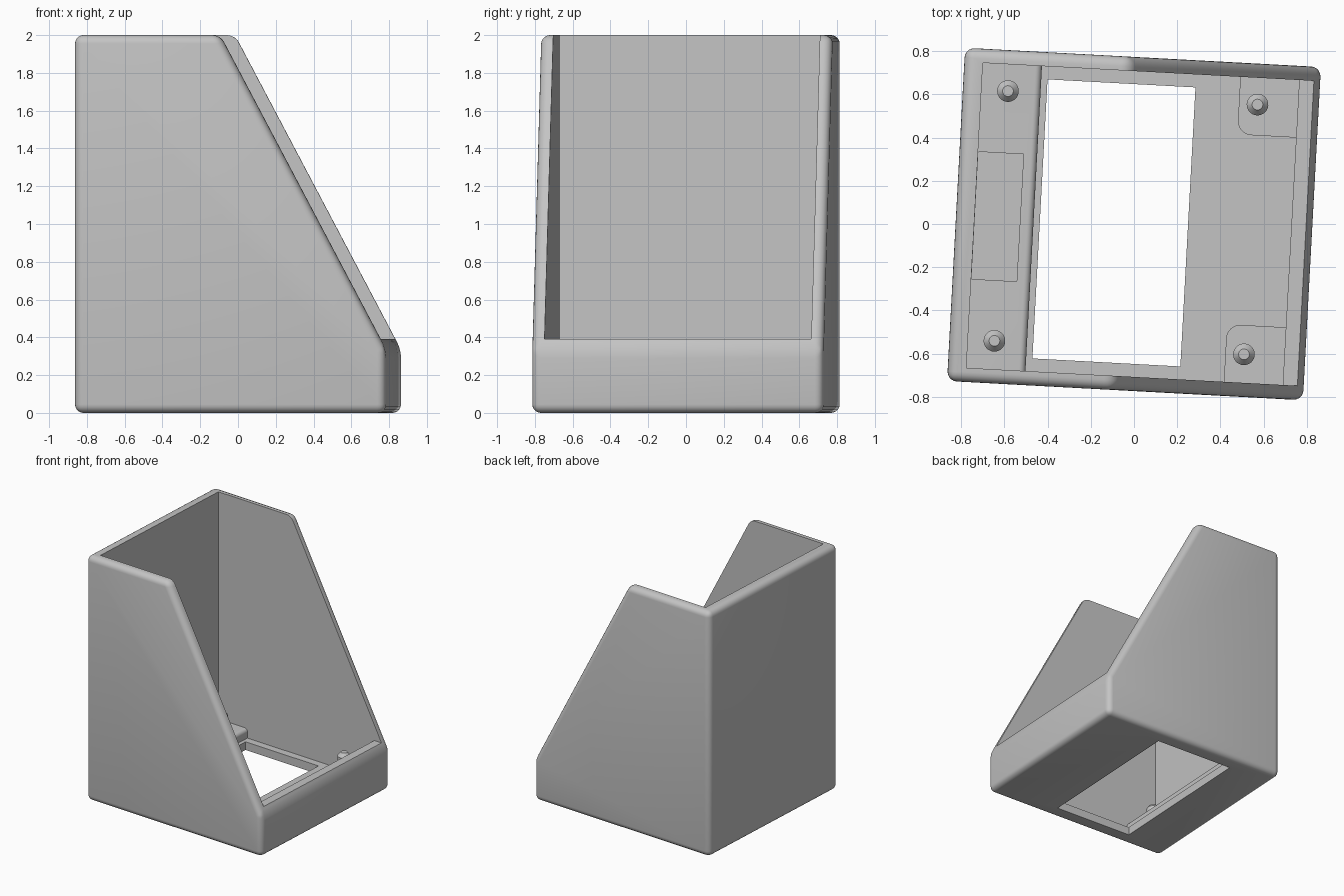
import bpy, bmesh, math
from mathutils import Vector

if "Cube" in bpy.data.objects:
    bpy.data.objects.remove(bpy.data.objects["Cube"])

TURN = math.radians(-3.1)   # the whole holder stands slightly turned

grey = bpy.data.materials.new("plain_grey")
grey.use_nodes = True
grey.diffuse_color = (0.55, 0.55, 0.55, 1)
grey.node_tree.nodes["Principled BSDF"].inputs["Base Color"].default_value = (0.55, 0.55, 0.55, 1)


def prism(name, profile, axis, lo, hi):
    """Extrude a closed 2D profile: axis 'y' takes (x, z), axis 'z' takes (x, y)."""
    bm = bmesh.new()
    place = (lambda p: (p[0], lo, p[1])) if axis == "y" else (lambda p: (p[0], p[1], lo))
    step = Vector((0, hi - lo, 0)) if axis == "y" else Vector((0, 0, hi - lo))
    face = bm.faces.new([bm.verts.new(place(p)) for p in profile])
    out = bmesh.ops.extrude_face_region(bm, geom=[face])["geom"]
    bmesh.ops.translate(bm, vec=step, verts=[v for v in out if isinstance(v, bmesh.types.BMVert)])
    bmesh.ops.recalc_face_normals(bm, faces=bm.faces)
    return finish(name, bm)


def finish(name, bm):
    mesh = bpy.data.meshes.new(name)
    bm.to_mesh(mesh)
    bm.free()
    mesh.materials.append(grey)
    obj = bpy.data.objects.new(name, mesh)
    bpy.context.collection.objects.link(obj)
    return obj


def rect(x0, x1, y0, y1):
    return [(x0, y0), (x1, y0), (x1, y1), (x0, y1)]


def arc(cx, cy, r, start, end, n=8):
    return [(cx + r * math.cos(math.radians(start + (end - start) * i / n)),
             cy + r * math.sin(math.radians(start + (end - start) * i / n))) for i in range(n + 1)]


def apply(obj, kind, **settings):
    mod = obj.modifiers.new(kind.title(), kind)
    for key, value in settings.items():
        setattr(mod, key, value)
    bpy.context.view_layer.objects.active = obj
    bpy.ops.object.modifier_apply(modifier=mod.name)


def cut(obj, cutter):
    apply(obj, "BOOLEAN", operation="DIFFERENCE", solver="EXACT", object=cutter)
    bpy.data.objects.remove(cutter)


# Outer body: sloped side profile with every outer edge rounded
body = prism("body_shell", [(-0.825, 0), (0.825, 0), (0.825, 0.335), (-0.055, 2), (-0.825, 2)],
             "y", -0.7725, 0.7725)
apply(body, "BEVEL", width=0.045, segments=5, limit_method="ANGLE", angle_limit=math.radians(20))

# Cavity, open above the low lip, and the floor opening
cut(body, prism("cavity_cutter", [(-0.739, 0.067), (0.728, 0.067), (0.728, 0.39), (1.2, 0.39),
                                  (1.2, 2.5), (-0.739, 2.5)], "y", -0.707, 0.707))
cut(body, prism("floor_cutter", rect(-0.436, 0.25, -0.647, 0.647), "z", -0.2, 0.2))

# Raised shelf along the tall wall, with a rounded edge and a shallow pocket
shelf = prism("raised_shelf", [(-0.75, 0.05), (-0.465, 0.05)] + arc(-0.495, 0.115, 0.03, 0, 90)
              + [(-0.75, 0.145)], "y", -0.715, 0.715)
cut(shelf, prism("pocket_cutter", rect(-0.738, -0.528, -0.295, 0.295), "z", 0.1, 0.3))
parts = [body, shelf]

# Corner pads beside the lip, each with one rounded corner
for side, word in ((1, "back"), (-1, "front")):
    outline = [(0.74, 0.715), (0.455, 0.715)] + arc(0.52, 0.505, 0.065, 180, 270) + [(0.74, 0.44)]
    parts.append(prism(word + "_corner_pad", [(x, side * y) for x, y in outline], "z", 0.05, 0.145))

# Four locating pegs with chamfered tips
for x in (-0.616, 0.541):
    for y in (-0.575, 0.583):
        bm = bmesh.new()
        for r1, r2, z0, z1 in ((0.05, 0.05, 0.06, 0.26), (0.05, 0.025, 0.26, 0.29)):
            made = bmesh.ops.create_cone(bm, cap_ends=True, segments=32, radius1=r1, radius2=r2, depth=z1 - z0)
            bmesh.ops.translate(bm, vec=(x, y, (z0 + z1) / 2), verts=made["verts"])
        word = ("back" if y > 0 else "front") + ("_left" if x > 0 else "_right")
        parts.append(finish(word + "_peg", bm))

# Smooth the rounded edges and turn everything together
for obj in parts:
    bpy.ops.object.select_all(action="DESELECT")
    obj.select_set(True)
    bpy.context.view_layer.objects.active = obj
    bpy.ops.object.shade_smooth_by_angle(angle=math.radians(25))
    obj.rotation_euler.z = TURN
